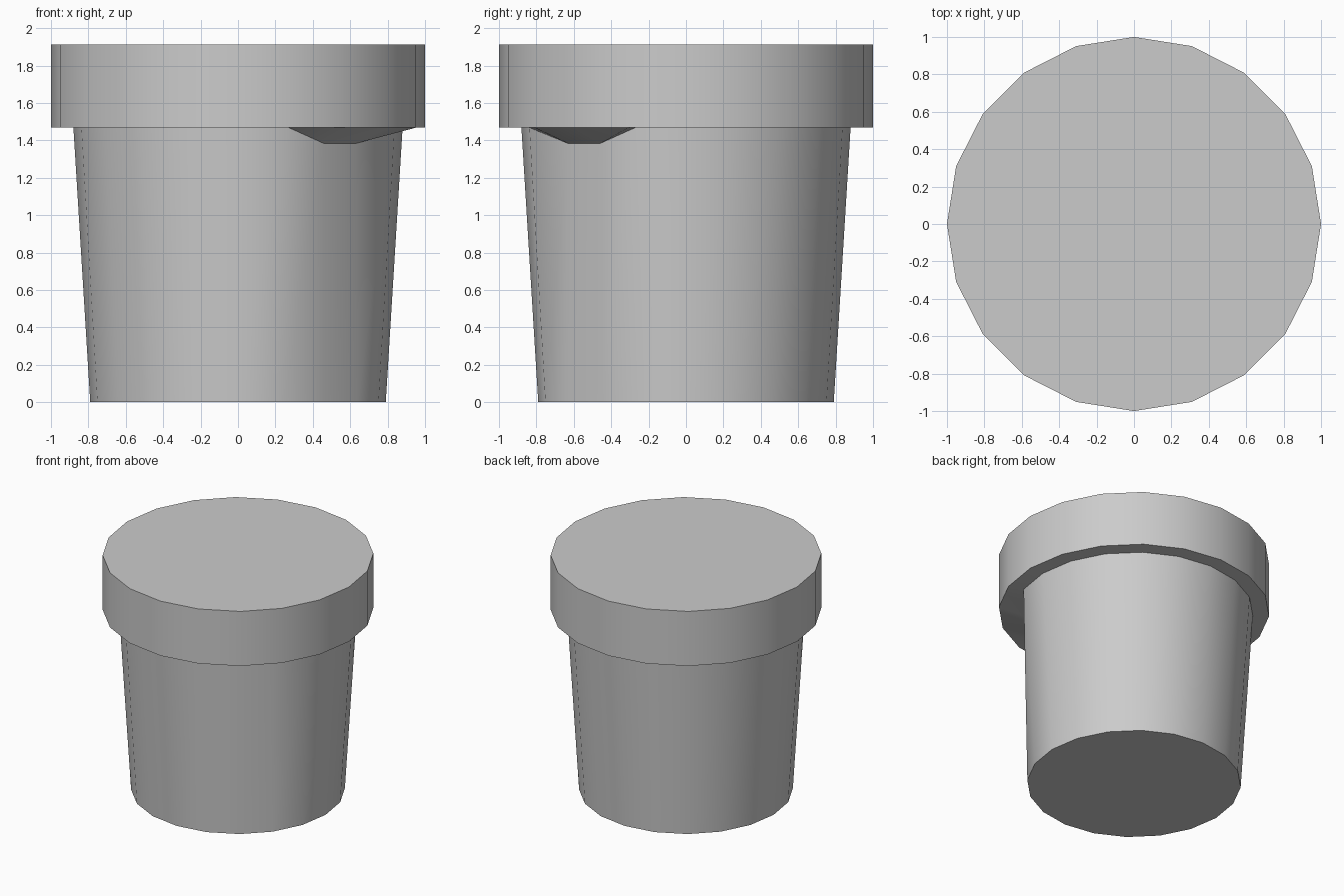
import bpy, bmesh, math

if "Cube" in bpy.data.objects:
    bpy.data.objects.remove(bpy.data.objects["Cube"])

SIDES = 20
# Pot outline from base to top: (radius, height)
PROFILE = [(0.79, 0.0), (0.88, 1.468), (1.0, 1.468), (1.0, 1.913)]
SHOULDER = 1            # ring where the wall meets the rim
DENT = (18, 17)         # columns at -36 and -54 degrees, pushed in under the rim
DENT_POS = (0.78, 1.384)


def ring_point(radius, z, i):
    a = 2 * math.pi * i / SIDES
    return (radius * math.cos(a), radius * math.sin(a), z)


bm = bmesh.new()

# Rings, with the small dent under the rim on the front right
rings = []
for k, (r, z) in enumerate(PROFILE):
    rings.append([
        bm.verts.new(ring_point(*(DENT_POS if k == SHOULDER and i in DENT else (r, z)), i))
        for i in range(SIDES)])

# Wall, rim underside and rim side
for low, high in zip(rings, rings[1:]):
    for i in range(SIDES):
        j = (i + 1) % SIDES
        bm.faces.new((low[i], low[j], high[j], high[i]))

# Closed base and top
bm.faces.new(rings[0][::-1])
bm.faces.new(rings[-1])
bmesh.ops.recalc_face_normals(bm, faces=bm.faces)

mesh = bpy.data.meshes.new("rimmed_pot")
bm.to_mesh(mesh)
bm.free()
pot = bpy.data.objects.new("rimmed_pot", mesh)
bpy.context.collection.objects.link(pot)

# Smooth sides, sharp rim edges
bpy.context.view_layer.objects.active = pot
pot.select_set(True)
bpy.ops.object.shade_smooth_by_angle(angle=math.radians(30))
